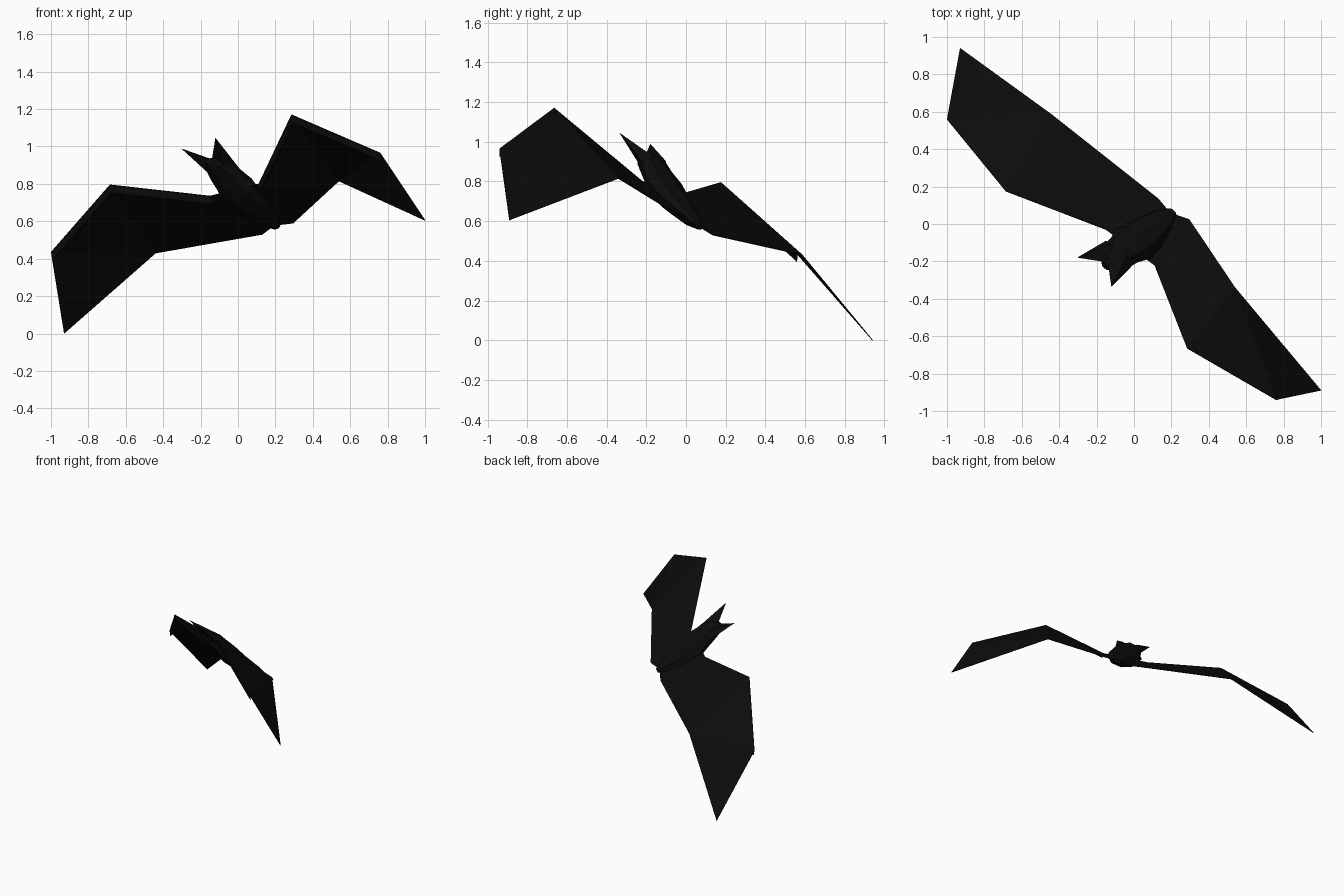
import bpy, bmesh, math
from mathutils import Vector

if "Cube" in bpy.data.objects:
    bpy.data.objects.remove(bpy.data.objects["Cube"])

black = bpy.data.materials.new("soft_black")
black.diffuse_color = (0.0036, 0.0036, 0.0036, 1)
black.use_nodes = True
black.node_tree.nodes["Principled BSDF"].inputs["Base Color"].default_value = black.diffuse_color

# Tilted flight frame: across the wings, towards the head, out of the back
ORIGIN = Vector((-0.02, -0.125, 0.768))
ACROSS = Vector((0.739, -0.634, 0.23)).normalized()
AHEAD = Vector((-0.62, -0.547, 0.561))
AHEAD = (AHEAD - ACROSS * AHEAD.dot(ACROSS)).normalized()
UP = AHEAD.cross(ACROSS).normalized()
if UP.z < 0:
    UP = -UP


def local(s, f, u):
    return ORIGIN + ACROSS * s + AHEAD * f + UP * u


def make(name, points, faces):
    bm = bmesh.new()
    vs = [bm.verts.new(p) for p in points]
    for f in faces:
        bm.faces.new([vs[i] for i in f])
    bmesh.ops.recalc_face_normals(bm, faces=bm.faces)
    me = bpy.data.meshes.new(name)
    bm.to_mesh(me)
    bm.free()
    me.materials.append(black)
    ob = bpy.data.objects.new(name, me)
    bpy.context.collection.objects.link(ob)
    return ob


# Body: lofted octagon rings from tail to head (ahead, height, half width, half height)
rings = [(-0.36, 0.0, 0.025, 0.012), (-0.28, 0.0, 0.07, 0.04),
         (-0.14, 0.0, 0.11, 0.06), (-0.02, 0.015, 0.125, 0.07),
         (0.06, 0.03, 0.1, 0.065), (0.12, 0.045, 0.095, 0.06),
         (0.18, 0.045, 0.07, 0.045), (0.225, 0.035, 0.025, 0.02)]
N = 8
pts = [local(w * math.cos(2 * math.pi * k / N), f, u + h * math.sin(2 * math.pi * k / N))
       for f, u, w, h in rings for k in range(N)]
faces = [(r * N + k, r * N + (k + 1) % N, (r + 1) * N + (k + 1) % N, (r + 1) * N + k)
         for r in range(len(rings) - 1) for k in range(N)]
faces += [tuple(range(N)), tuple(range(len(pts) - N, len(pts)))]
make("body", pts, faces)

# Pointed ears
for side, label in ((-1, "left"), (1, "right")):
    ear = [(0.01, 0.22, 0.06), (0.05, 0.12, 0.1), (0.1, 0.11, 0.055),
           (0.05, 0.15, 0.015), (0.124, 0.333, 0.081)]
    make(label + "_ear", [local(side * s, f, u) for s, f, u in ear],
         [(0, 1, 2, 3), (0, 1, 4), (1, 2, 4), (2, 3, 4), (3, 0, 4)])

# Wings: shoulder, elbow, wrist, tip, trailing bend, trailing root
wings = {
    "right": [(0.11, -0.22, 0.80), (0.285, -0.665, 1.17), (0.76, -0.94, 0.965),
              (1.0, -0.89, 0.605), (0.54, -0.34, 0.815), (0.295, 0.025, 0.59)],
    "left": [(-0.15, -0.03, 0.735), (-0.685, 0.175, 0.795), (-1.0, 0.56, 0.435),
             (-0.93, 0.94, 0.0), (-0.44, 0.585, 0.43), (0.13, 0.135, 0.53)],
}
drop = Vector((0.008, 0.0, -0.042))
for label, coords in wings.items():
    p = [Vector(c) for c in coords]
    sheet = p + [local(0, 0, 0), local(0, -0.34, 0)]
    wing = make(label + "_wing", sheet,
                [(0, 1, 4), (0, 4, 5), (1, 2, 4), (2, 3, 4), (0, 5, 7, 6)])
    mod = wing.modifiers.new("thickness", 'SOLIDIFY')
    mod.thickness = 0.004
    mod.offset = 0

    # Arm bones: wedge running along the leading edge
    back = [p[0].lerp(p[5], 0.12), p[1].lerp(p[4], 0.1), p[2].lerp(p[4], 0.08)]
    arm = p[:3] + [q + drop for q in p[:3]] + back
    make(label + "_arm", arm,
         [(0, 1, 4, 3), (1, 2, 5, 4), (3, 4, 7, 6), (4, 5, 8, 7),
          (0, 6, 7, 1), (1, 7, 8, 2), (0, 3, 6), (2, 8, 5)])
